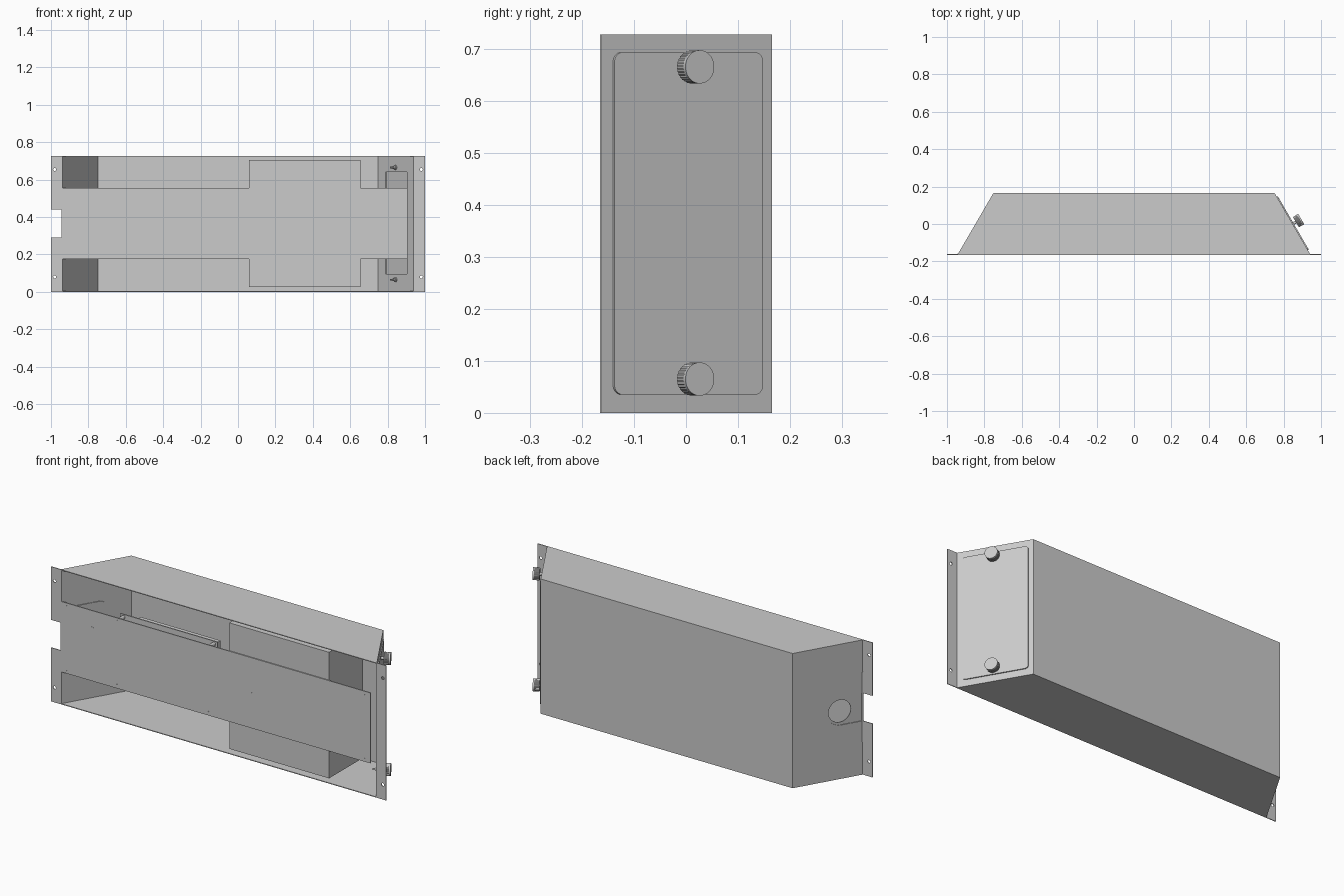
import bpy, bmesh, math
from mathutils import Matrix, Vector

if "Cube" in bpy.data.objects:
    bpy.data.objects.remove(bpy.data.objects["Cube"])

H = 0.727
UP = Vector((0, 0, 1))


def prism(name, pts, d0, d1, mat=Matrix()):
    """Extrude a 2D outline between local depths d0 and d1."""
    bm = bmesh.new()
    f = bm.faces.new([bm.verts.new((x, y, d0)) for x, y in pts])
    ext = bmesh.ops.extrude_face_region(bm, geom=[f])
    verts = [g for g in ext["geom"] if isinstance(g, bmesh.types.BMVert)]
    bmesh.ops.translate(bm, vec=(0, 0, d1 - d0), verts=verts)
    bmesh.ops.transform(bm, matrix=mat, verts=bm.verts)
    bmesh.ops.recalc_face_normals(bm, faces=bm.faces)
    me = bpy.data.meshes.new(name)
    bm.to_mesh(me)
    bm.free()
    ob = bpy.data.objects.new(name, me)
    bpy.context.collection.objects.link(ob)
    return ob


def box(name, x0, x1, y0, y1, z0, z1):
    return prism(name, [(x0, y0), (x1, y0), (x1, y1), (x0, y1)], z0, z1)


def circle(r, n=24, cx=0, cy=0):
    return [(cx + r * math.cos(2 * math.pi * i / n),
             cy + r * math.sin(2 * math.pi * i / n)) for i in range(n)]


def rounded(u0, u1, w0, w1, r, n=8):
    pts = []
    for k, (cu, cw) in enumerate([(u1 - r, w1 - r), (u0 + r, w1 - r),
                                  (u0 + r, w0 + r), (u1 - r, w0 + r)]):
        for i in range(n + 1):
            a = math.pi / 2 * (k + i / n)
            p = (cu + r * math.cos(a), cw + r * math.sin(a))
            if not pts or (Vector(p) - Vector(pts[-1])).length > 1e-5:
                pts.append(p)
    if (Vector(pts[0]) - Vector(pts[-1])).length < 1e-5:
        pts.pop()
    return pts


def wall_frame(side, y, z):
    """Frame on a sloping end wall: u along wall, w up, depth outwards."""
    n = Vector((side * 0.865, 0.502, 0))
    u = UP.cross(n)
    x = side * (0.942 - 0.19 * (y + 0.161) / 0.326)
    m = Matrix((u, UP, n)).transposed().to_4x4()
    m.translation = (x, y, z)
    return m


def front_frame(x, y, z):
    m = Matrix.Rotation(math.pi / 2, 4, 'X')      # depth points to -y
    m.translation = (x, y, z)
    return m


def cut(ob, *cutters):
    for c in cutters:
        c.hide_render = True
        c.hide_viewport = True
        mod = ob.modifiers.new("cut", 'BOOLEAN')
        mod.operation = 'DIFFERENCE'
        mod.solver = 'EXACT'
        mod.object = c


# Folded sheet: flanges, sloping ends and back
outer = [(-1, -.161), (-.942, -.161), (-.752, .165)]
inner = [(-1, -.165), (-.9395, -.165), (-.7495, .161)]
outer += [(-x, y) for x, y in reversed(outer)]
inner += [(-x, y) for x, y in reversed(inner)]
shell = prism("housing_shell", outer + inner[::-1], 0, H)

slot = prism("cable_slot_cutter", rounded(-.075, .4, -.075, .075, .0749),
             -.04, .12, wall_frame(-1, -.06, .365))
opening = box("service_opening_cutter", .7, 1.1, -.104, .095, .095, .64)
cut(shell, slot, opening)
for x in (-.98, .98):
    for z in (.08, .655):
        cut(shell, prism("flange_hole_cutter", circle(.008, 16), -.03, .03,
                         front_frame(x, -.163, z)))

# Top and bottom sheets
lid = [(-.94, -.165), (.94, -.165), (.751, .164), (-.751, .164)]
prism("bottom_sheet", lid, 0, .004)
prism("top_sheet", lid, H - .004, H)

# Service door with thumb screws on the right end
prism("service_door", rounded(-.165, .165, -.329, .329, .018), .0003, .006,
      wall_frame(1, .0025, .364))
for z in (.065, .665):
    f = wall_frame(1, 0, z)
    prism("thumb_screw_shank", circle(.008, 16), -.022, .022, f)
    prism("thumb_screw_tip", circle(.005, 16), -.038, -.022, f)
    prism("thumb_screw_collar", circle(.013, 16), -.012, -.006, f)
    knurl = [(x * k, y * k) for i, (x, y) in enumerate(circle(.032, 64))
             for k in [1 if i % 2 else .96]]
    prism("thumb_screw_knob", knurl, .02, .046, f)
    prism("thumb_screw_face", circle(.032, 48), .046, .053, f)

# Cable inlet bracket behind the slot
fr = wall_frame(-1, -.06, .365)
bracket = prism("inlet_bracket", rounded(-.125, .113, -.153, .153, .04),
                -.0085, -.0045, fr)
cut(bracket, prism("inlet_hole_cutter", circle(.06, 32, -.005, 0), -.05, .05, fr))
box("inlet_bracket_foot", -.93, -.71, -.1588, -.155, .21, .515)

# Front mounting plate with its screws
box("mounting_plate", -.945, .905, -.1645, -.159, .175, .555)
spots = [(x, z) for x in (-.915, -.605, -.065, .865) for z in (.19, .54)]
spots += [(-.755, .28), (-.755, .46), (.195, .365), (.52, .365)]
for x, z in spots:
    f = front_frame(x, -.1645, z)
    prism("plate_screw", circle(.008, 16), -.004, .0005, f)
    prism("plate_screw_socket", circle(.004, 6), 0, .0008, f)

# Power unit block
box("power_unit", .06, .655, -.1588, .13, .025, .705)

# Circuit board on standoffs, with a block on its rear
box("circuit_board", -.625, -.045, -.112, -.106, .175, .555)
box("board_block", -.53, -.055, -.106, -.07, .2, .545)
for x in (-.605, -.065):
    for z in (.19, .54):
        prism("board_standoff", circle(.01, 12), 0, .049, front_frame(x, -.111, z))
        prism("board_nut", circle(.01, 6), 0, .01, front_frame(x, -.096, z))
